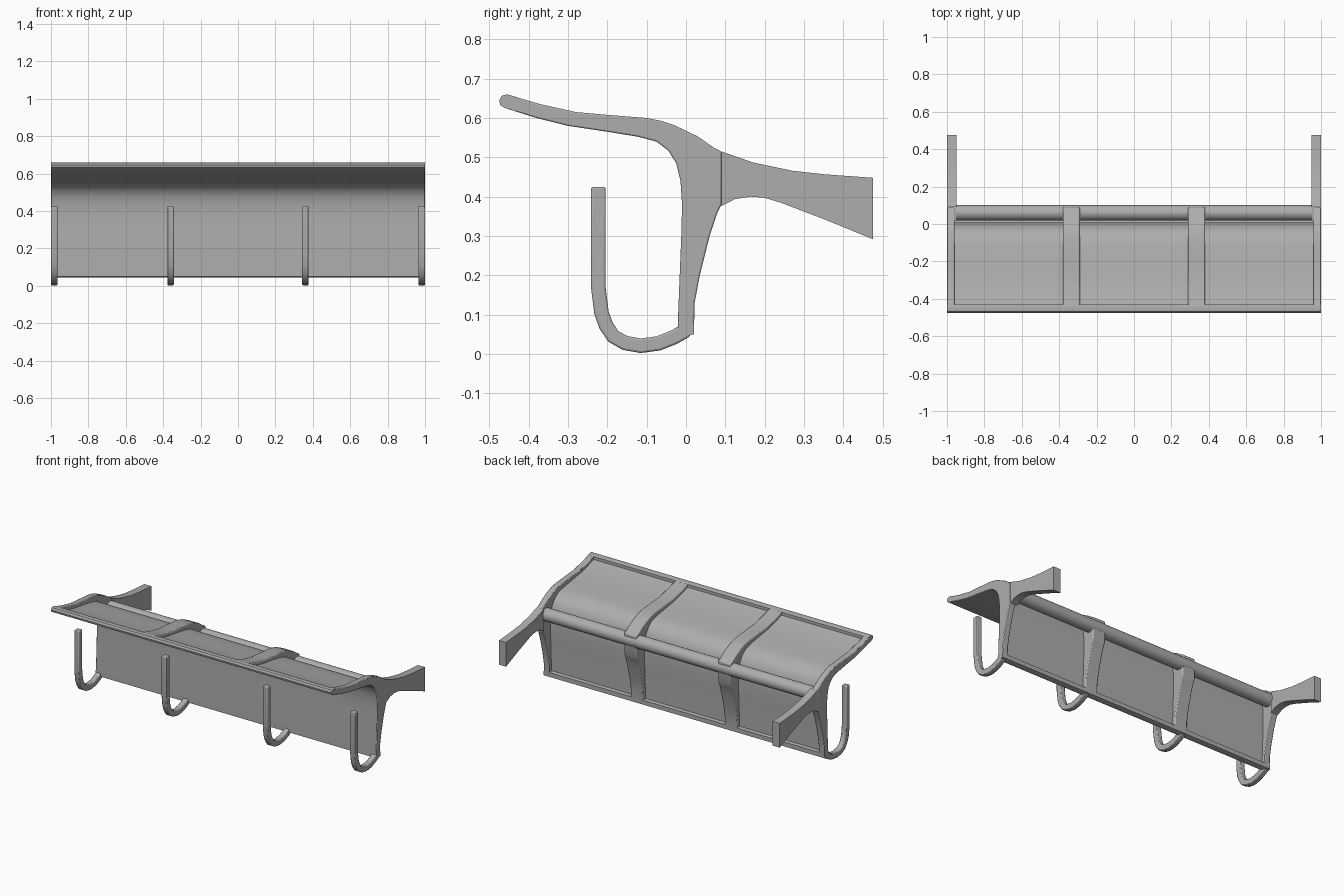
import bpy
import bmesh
import math
from mathutils import Vector

default_cube = bpy.data.objects.get("Cube")
if default_cube:
    bpy.data.objects.remove(default_cube, do_unlink=True)

grey = bpy.data.materials.new("satin grey")
grey.use_nodes = True
colour = (0.42, 0.42, 0.42, 1.0)
grey.diffuse_color = colour
grey.node_tree.nodes["Principled BSDF"].inputs["Base Color"].default_value = colour


def finish(name, bm, bevel=0.0):
    """Turn a bmesh into a named, smooth shaded object with softened edges."""
    bmesh.ops.recalc_face_normals(bm, faces=bm.faces)
    mesh = bpy.data.meshes.new(name)
    bm.to_mesh(mesh)
    bm.free()
    mesh.materials.append(grey)
    obj = bpy.data.objects.new(name, mesh)
    bpy.context.collection.objects.link(obj)
    if bevel:
        mod = obj.modifiers.new("soft edges", "BEVEL")
        mod.width = bevel
        mod.segments = 2
        mod.limit_method = "ANGLE"
        mod.angle_limit = math.radians(50)
    bpy.ops.object.select_all(action="DESELECT")
    obj.select_set(True)
    bpy.context.view_layer.objects.active = obj
    bpy.ops.object.shade_smooth_by_angle(angle=math.radians(35))
    return obj


def extrude_profile(name, outline, x_start, x_end, bevel=0.0):
    """Extrude a closed side outline of (y, z) points along x."""
    bm = bmesh.new()
    face = bm.faces.new([bm.verts.new((x_start, y, z)) for y, z in outline])
    result = bmesh.ops.extrude_face_region(bm, geom=[face])
    moved = [v for v in result["geom"] if isinstance(v, bmesh.types.BMVert)]
    bmesh.ops.translate(bm, verts=moved, vec=(x_end - x_start, 0, 0))
    return finish(name, bm, bevel)


def offset_path(path, distance):
    """Shift an open side path to its left by a distance."""
    points = [Vector(p) for p in path]
    shifted = []
    for i, point in enumerate(points):
        along = points[min(i + 1, len(points) - 1)] - points[max(i - 1, 0)]
        along.normalize()
        shifted.append(tuple(point + Vector((-along.y, along.x)) * distance))
    return shifted


# Shared side curves, listed from the front lip backwards
underside = [(-0.46, 0.625), (-0.38, 0.6), (-0.3, 0.58), (-0.2, 0.565),
             (-0.12, 0.552), (-0.075, 0.54), (-0.045, 0.517), (-0.025, 0.485),
             (-0.014, 0.44), (-0.01, 0.38), (-0.012, 0.3), (-0.02, 0.1),
             (-0.02, 0.05)]
crest = [(-0.455, 0.66), (-0.37, 0.635), (-0.28, 0.615), (-0.2, 0.608),
         (-0.1, 0.6), (-0.06, 0.592), (-0.03, 0.582), (0.03, 0.553),
         (0.07, 0.525), (0.09, 0.515)]
spine_back = [(0.09, 0.38), (0.08, 0.36), (0.06, 0.3), (0.035, 0.2),
              (0.022, 0.13), (0.02, 0.05)]
spine = crest + spine_back + underside[::-1]

# Curved sheet forming the shelf and the wall
sheet = underside + offset_path(underside, 0.018)[::-1]
extrude_profile("curved_sheet", sheet, -0.98, 0.98)

# Rounded front lip and bottom rail framing the sheet
lip = [(-0.43, 0.616), (-0.46, 0.625), (-0.472, 0.632), (-0.475, 0.645),
       (-0.468, 0.657), (-0.455, 0.66), (-0.43, 0.653)]
extrude_profile("front_lip", lip, -1, 1)
rail = [(-0.02, 0.05), (0.0, 0.045), (0.02, 0.05), (0.02, 0.078), (-0.02, 0.085)]
extrude_profile("bottom_rail", rail, -1, 1)

# Round rod behind the bend
rod = [(0.06 + 0.041 * math.cos(a), 0.47 + 0.041 * math.sin(a))
       for a in (math.tau * i / 32 for i in range(32))]
extrude_profile("rear_rod", rod, -0.955, 0.955)

# Flared wall arm and hook outlines
arm = [(0.09, 0.515), (0.17, 0.487), (0.27, 0.466), (0.35, 0.457),
       (0.475, 0.448), (0.475, 0.292), (0.35, 0.343), (0.24, 0.385),
       (0.2, 0.397), (0.165, 0.4), (0.125, 0.394), (0.09, 0.376)]
hook_path = [(-0.223, 0.425), (-0.223, 0.17), (-0.215, 0.105), (-0.203, 0.072),
             (-0.185, 0.045), (-0.155, 0.028), (-0.115, 0.021), (-0.07, 0.027),
             (-0.03, 0.043), (0.003, 0.062)]
hook = offset_path(hook_path, 0.0185) + offset_path(hook_path, -0.0185)[::-1]

# Ribs, hooks and arms repeated on both sides
for side, label in ((1, "left"), (-1, "right")):
    extrude_profile(label + "_end_rib", spine, side * 0.96, side, 0.004)
    extrude_profile(label + "_wall_arm", arm, side * 0.95, side)
    extrude_profile(label + "_middle_rib", spine, side * 0.29, side * 0.38, 0.006)
    extrude_profile(label + "_end_hook", hook, side * 0.965, side, 0.005)
    extrude_profile(label + "_middle_hook", hook, side * 0.343, side * 0.378, 0.005)
